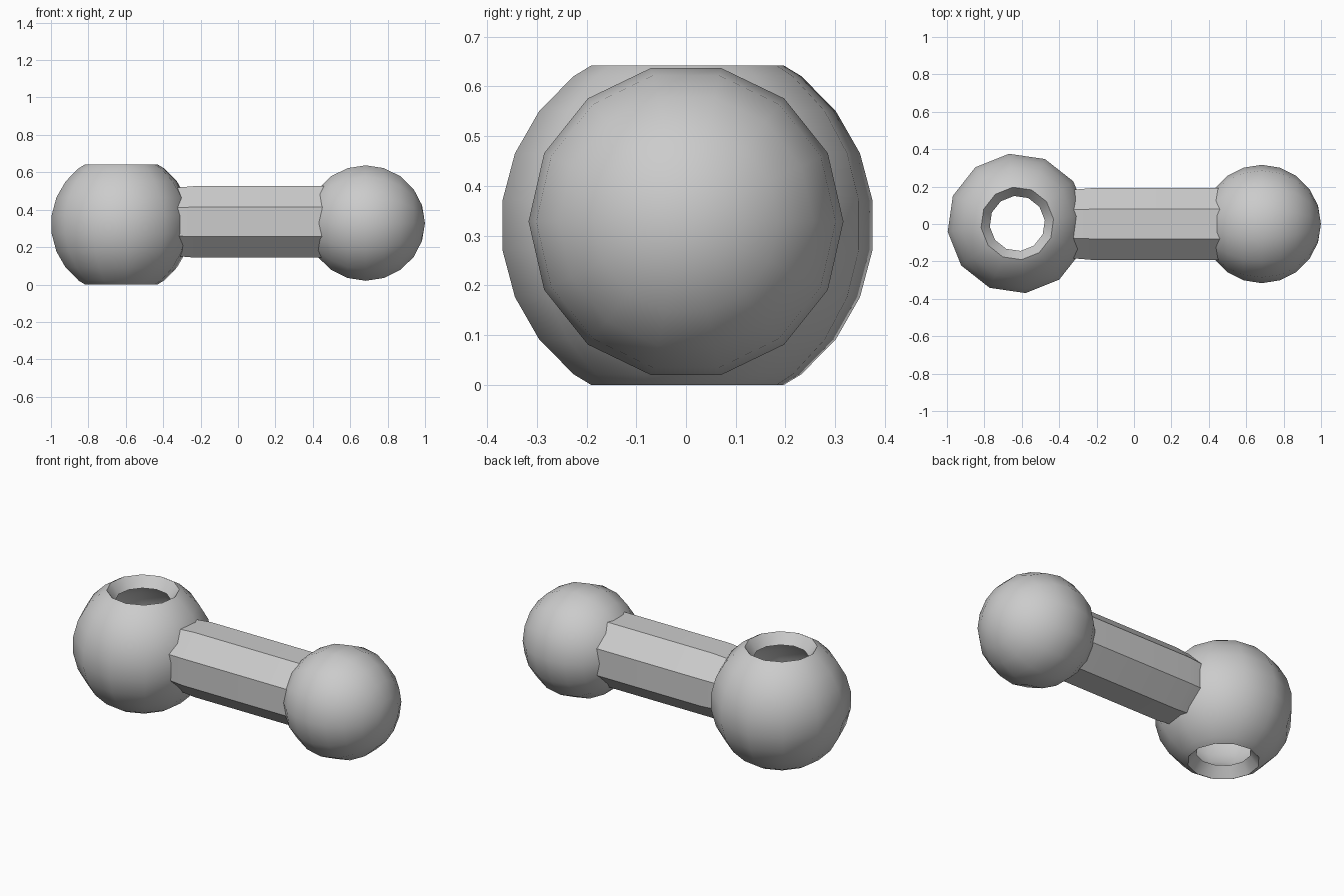
import bpy, bmesh, math
from mathutils import Matrix

cube = bpy.data.objects.get("Cube")
if cube:
    bpy.data.objects.remove(cube, do_unlink=True)

grey = bpy.data.materials.new("plain_grey")
grey.use_nodes = True
color = (0.6, 0.6, 0.6, 1)
grey.diffuse_color = color
grey.node_tree.nodes["Principled BSDF"].inputs["Base Color"].default_value = color


def finish(name, bm, location, angle):
    bmesh.ops.recalc_face_normals(bm, faces=bm.faces)
    mesh = bpy.data.meshes.new(name)
    bm.to_mesh(mesh)
    bm.free()
    mesh.materials.append(grey)
    obj = bpy.data.objects.new(name, mesh)
    obj.location = location
    bpy.context.collection.objects.link(obj)
    bpy.ops.object.select_all(action="DESELECT")
    obj.select_set(True)
    bpy.context.view_layer.objects.active = obj
    bpy.ops.object.shade_smooth_by_angle(angle=math.radians(angle))
    return obj


def lathe(profile, sides, turn, closed=False):
    """Spin (radius, height) points around z."""
    bm = bmesh.new()
    rings = []
    for r, z in profile:
        angles = [math.tau * i / sides + turn for i in range(sides)]
        rings.append([bm.verts.new((r * math.cos(a), r * math.sin(a), z)) for a in angles])
    pairs = list(zip(rings, rings[1:]))
    if closed:
        pairs.append((rings[-1], rings[0]))
    for low, high in pairs:
        for i in range(sides):
            j = (i + 1) % sides
            bm.faces.new((low[i], low[j], high[j], high[i]))
    return bm


def arc(radius, rim):
    """Sphere profile from bottom rim to top rim."""
    steps = [math.radians(-52.5 + 15 * i) for i in range(8)]
    points = [(radius * math.cos(a), radius * math.sin(a)) for a in steps]
    return [(rim[0], -rim[1])] + points + [rim]


# Hollow socket with openings above and below
shell = arc(0.378, (0.195, 0.321)) + arc(0.31, (0.148, 0.262))[::-1]
finish("socket", lathe(shell, 12, math.radians(6.8), closed=True), (-0.624, 0.003, 0.321), 40)

# Solid ball, poles along x
bm = bmesh.new()
bmesh.ops.create_uvsphere(bm, u_segments=14, v_segments=10, radius=0.3165,
                          matrix=Matrix.Rotation(math.pi / 2, 4, "Y"))
finish("ball", bm, (0.683, 0, 0.3285), 40)

# Octagonal bar, slightly tapered where it meets the socket
bar = lathe([(0.198, -0.33), (0.207, -0.23), (0.207, 0.5)], 8, math.pi / 8)
bmesh.ops.rotate(bm := bar, verts=bar.verts, matrix=Matrix.Rotation(math.pi / 2, 3, "Y"))
finish("bar", bm, (0, 0, 0.335), 40)
